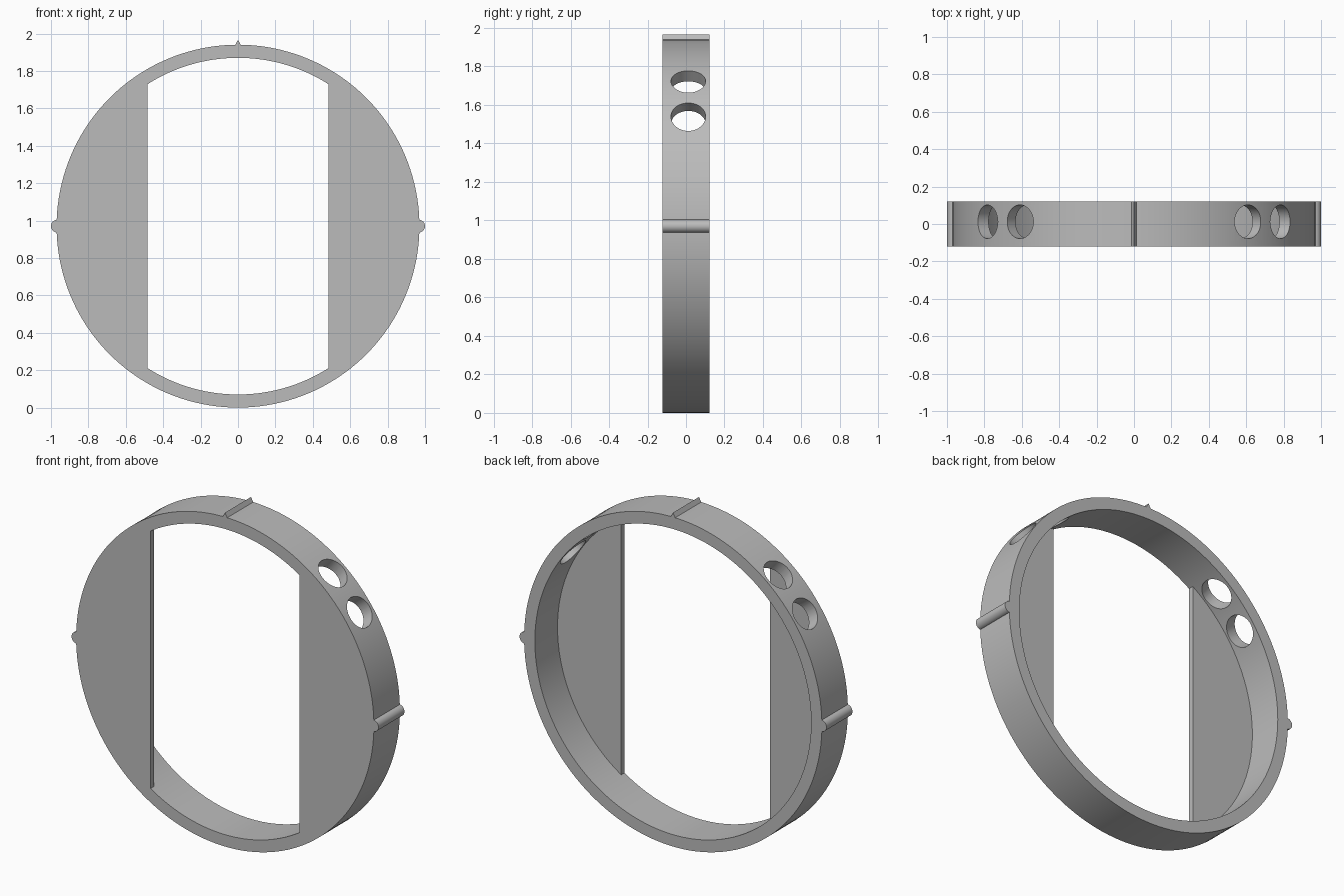
import bpy, math
from math import sin, cos, asin, pi, radians
from mathutils import Matrix, Vector

if "Cube" in bpy.data.objects:
    bpy.data.objects.remove(bpy.data.objects["Cube"])

R_OUT, R_IN, HALF = 0.97, 0.90, 0.121
CZ = 0.97                      # height of the ring centre
PLATE_BACK = -0.09
WINDOW = 0.485                 # half width of the front opening

grey = bpy.data.materials.new("plain grey")
grey.use_nodes = True
colour = (0.5, 0.5, 0.5, 1)
grey.diffuse_color = colour
grey.node_tree.nodes["Principled BSDF"].inputs["Base Color"].default_value = colour


def prism(name, profile, y0, y1):
    """Extrude an (x, z) outline, given about the ring centre, along y."""
    n = len(profile)
    verts = [(x, y, z + CZ) for y in (y0, y1) for x, z in profile]
    faces = [list(range(n)), list(range(2 * n - 1, n - 1, -1))]
    faces += [(i, i + n, (i + 1) % n + n, (i + 1) % n) for i in range(n)]
    mesh = bpy.data.meshes.new(name)
    mesh.from_pydata(verts, [], faces)
    mesh.materials.append(grey)
    obj = bpy.data.objects.new(name, mesh)
    bpy.context.collection.objects.link(obj)
    # outlines run counter-clockwise in x-z, so the faces point outward
    return obj


def arc(r, a0, a1, n, cx=0.0):
    return [(cx + r * cos(a0 + (a1 - a0) * i / n), r * sin(a0 + (a1 - a0) * i / n))
            for i in range(n + 1)]


def circle(r, n, cx=0.0):
    return arc(r, 0, 2 * pi, n, cx)[:-1]


def combine(target, tool, operation):
    mod = target.modifiers.new(operation.title(), 'BOOLEAN')
    mod.operation, mod.object, mod.solver = operation, tool, 'EXACT'
    bpy.context.view_layer.objects.active = target
    bpy.ops.object.modifier_apply(modifier=mod.name)
    bpy.data.objects.remove(tool)


# Round band
ring = prism("ring_frame", circle(R_OUT, 160), -HALF, HALF)
combine(ring, prism("bore", circle(R_IN, 160), -1, 1), 'DIFFERENCE')

# Thin front plates on each side, and the rounded side nubs
r_mid = (R_OUT + R_IN) / 2
half_angle = math.acos(WINDOW / r_mid)
for turn in (0, pi):
    segment = arc(r_mid, turn - half_angle, turn + half_angle, 48)
    combine(ring, prism("plate", segment, -HALF, PLATE_BACK), 'UNION')
    nub = circle(0.034, 32, cos(turn) * 0.966)
    combine(ring, prism("nub", nub, -HALF, HALF), 'UNION')

# Small pointed ridge on the top
ridge = [(-0.016, 0.95), (0.016, 0.95), (0.016, 0.967), (0, 0.996), (-0.016, 0.967)]
combine(ring, prism("ridge", ridge, -HALF, HALF), 'UNION')

# Two radial holes on each upper shoulder
for degrees in (36, 51, 129, 144):
    a = radians(degrees)
    direction = Vector((cos(a), 0, sin(a)))
    bpy.ops.mesh.primitive_cylinder_add(vertices=48, radius=0.09, depth=0.3)
    hole = bpy.context.object
    hole.matrix_world = (Matrix.Translation(direction * r_mid + Vector((0, 0.012, CZ)))
                         @ direction.to_track_quat('Z', 'Y').to_matrix().to_4x4())
    bpy.context.view_layer.update()
    combine(ring, hole, 'DIFFERENCE')

# Smooth curved walls, crisp edges
bpy.ops.object.select_all(action='DESELECT')
ring.select_set(True)
bpy.context.view_layer.objects.active = ring
bpy.ops.object.shade_smooth_by_angle(angle=radians(25))
